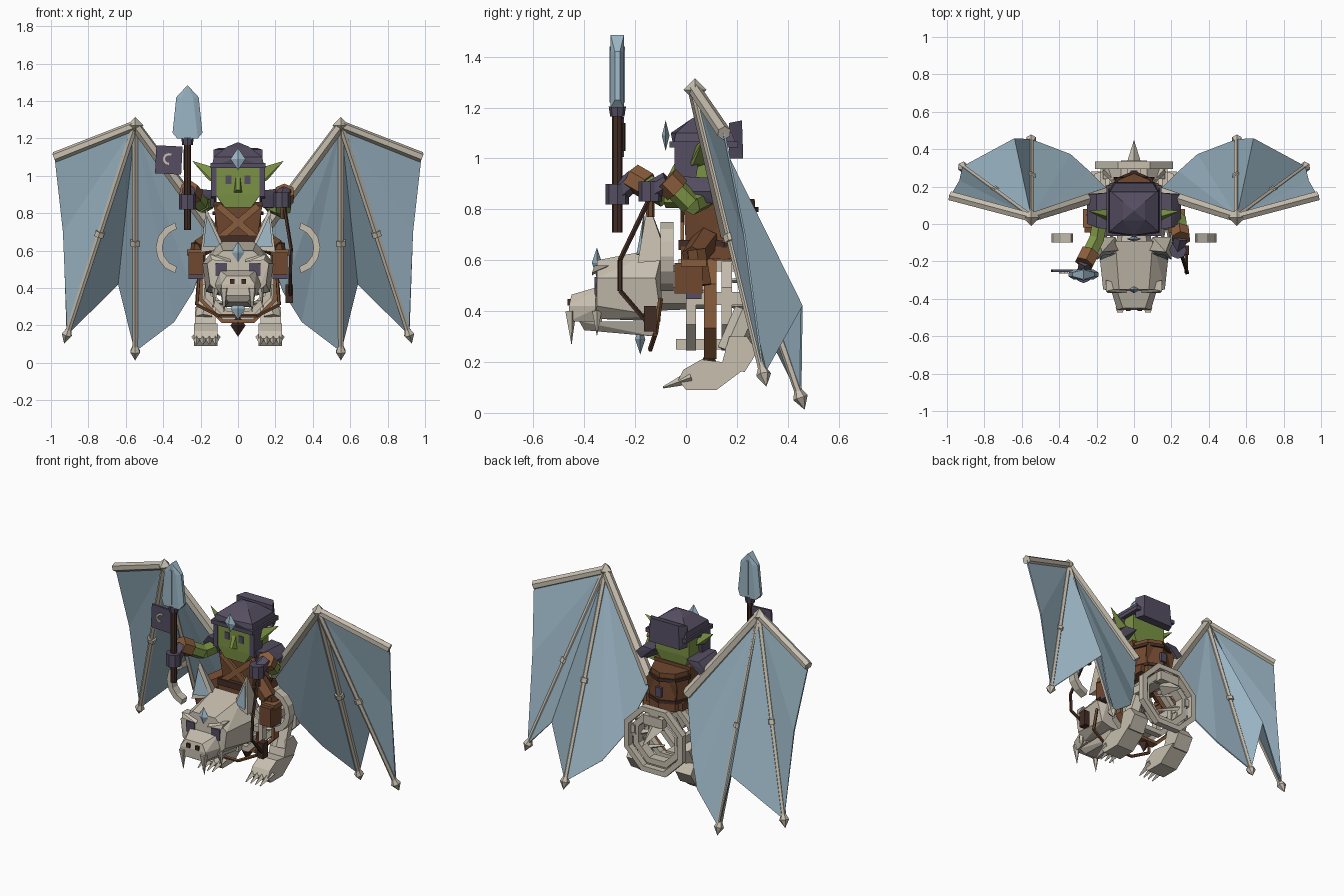
import bpy, bmesh, math
from mathutils import Vector, Matrix, Euler

old = bpy.data.objects.get("Cube")
if old:
    bpy.data.objects.remove(old, do_unlink=True)


def material(name, r, g, b):
    m = bpy.data.materials.new(name)
    m.use_nodes = True
    m.diffuse_color = (r, g, b, 1)
    m.node_tree.nodes["Principled BSDF"].inputs["Base Color"].default_value = (r, g, b, 1)
    return m


BONE = material("bone", .57, .52, .43)
BLUE = material("pale blue", .33, .47, .56)
PURPLE = material("dusky purple", .09, .075, .12)
GREEN = material("goblin green", .2, .29, .06)
LEATHER = material("leather", .16, .065, .028)
TAN = material("tan leather", .25, .11, .045)
DARK = material("dark wood", .055, .026, .018)


def finish(name, bm, mat):
    bmesh.ops.recalc_face_normals(bm, faces=bm.faces)
    me = bpy.data.meshes.new(name)
    bm.to_mesh(me)
    bm.free()
    me.materials.append(mat)
    ob = bpy.data.objects.new(name, me)
    bpy.context.collection.objects.link(ob)
    return ob


def hull(name, pts, mat):
    bm = bmesh.new()
    vs = [bm.verts.new(p) for p in pts]
    bmesh.ops.convex_hull(bm, input=vs)
    bmesh.ops.delete(bm, geom=[v for v in bm.verts if not v.link_faces], context='VERTS')
    bmesh.ops.dissolve_limit(bm, angle_limit=.02, verts=bm.verts, edges=bm.edges)
    return finish(name, bm, mat)


def sym(*pts):
    return [(s * x, y, z) for x, y, z in pts for s in (1, -1)]


def box(name, c, size, mat, rot=(0, 0, 0)):
    bm = bmesh.new()
    M = Matrix.Translation(c) @ Euler(rot).to_matrix().to_4x4() @ Matrix.Diagonal((*size, 1))
    bmesh.ops.create_cube(bm, size=1, matrix=M)
    return finish(name, bm, mat)


def rod(name, p, q, r1, r2, mat, n=6):
    p, q = Vector(p), Vector(q)
    d = q - p
    M = Matrix.Translation((p + q) / 2) @ d.to_track_quat('Z', 'Y').to_matrix().to_4x4()
    bm = bmesh.new()
    bmesh.ops.create_cone(bm, cap_ends=True, segments=n, radius1=r1, radius2=r2, depth=d.length, matrix=M)
    return finish(name, bm, mat)


def path(name, pts, r, mat):
    for p, q in zip(pts, pts[1:]):
        rod(name, p, q, r, r, mat, 5)


def gem(name, c, rx, ry, rz, mat=BLUE):
    x, y, z = c
    hull(name, [(x - rx, y, z), (x + rx, y, z), (x, y - ry, z), (x, y + ry, z), (x, y, z - rz), (x, y, z + rz)], mat)


def ring(name, c, rad, thick, depth, mat, a0=0, a1=360, n=8):
    # Faceted band in the xz plane; a partial sweep gives a curved horn
    bm = bmesh.new()
    full = a1 - a0 >= 360
    rows = []
    for i in range(n if full else n + 1):
        a = math.radians(a0 + (a1 - a0) * i / n)
        rows.append([bm.verts.new((c[0] + r * math.cos(a), c[1] + y, c[2] + r * math.sin(a)))
                     for r, y in ((rad, -depth / 2), (rad, depth / 2), (rad - thick, depth / 2), (rad - thick, -depth / 2))])
    for i in range(n):
        a, b = rows[i], rows[(i + 1) % len(rows)]
        for k in range(4):
            j = (k + 1) % 4
            bm.faces.new((a[k], a[j], b[j], b[k]))
    if not full:
        bm.faces.new(rows[0])
        bm.faces.new(rows[-1])
    return finish(name, bm, mat)


# Wings: folded membrane on bone fingers
for s in (1, -1):
    apex, tip = (s * .55, .035, 1.27), (s * .98, .15, 1.1)
    fin1, fin2, root = (s * .55, .45, .06), (s * .915, .305, .15), (s * .13, .17, .70)
    edge = [tip, (s * .935, .23, .7), fin2, (s * .64, .455, .42), fin1,
            (s * .34, .37, .22), (s * .24, .28, .38), root]
    bm = bmesh.new()
    a = bm.verts.new(apex)
    vs = [bm.verts.new(p) for p in edge]
    for p, q in zip(vs, vs[1:]):
        bm.faces.new((a, p, q))
    wing = finish("wing_membrane", bm, BLUE)
    mod = wing.modifiers.new("thickness", 'SOLIDIFY')
    mod.thickness = .008
    mod.offset = 0
    rod("wing_arm", root, apex, .035, .028, BONE)
    rod("wing_outer_bone", apex, tip, .026, .028, BONE)
    gem("wing_joint", (s * .55, .035, 1.27), .045, .045, .045, BONE)
    for f in (fin1, fin2):
        A, F = Vector(apex), Vector(f)
        d = (F - A).normalized()
        mid = A.lerp(F, .52)
        rod("wing_finger", A, F, .019, .016, BONE)
        rod("finger_knuckle", mid - d * .015, mid + d * .015, .028, .028, BONE)
        rod("finger_claw_base", F - d * .03, F, .016, .03, BONE)
        rod("finger_claw", F, F + d * .05, .03, 0, BONE)

# Hollow ribcage, spine, neck and tail
for y, r in ((.02, .19), (.16, .19), (.315, .225)):
    ring("rib_ring", (0, y, .42), r, .035, .04, BONE, 22.5, 382.5)
ring("pelvis_ring", (0, .27, .42), .18, .04, .06, BONE, 22.5, 382.5)
box("spine", (0, .15, .58), (.07, .36, .05), BONE)
box("breastbone", (0, .06, .27), (.06, .2, .04), BONE)
for s in (1, -1):
    box("side_rib", (s * .165, .16, .45), (.03, .3, .05), BONE)
    for z in (.32, .42, .52):
        rod("inner_rib", (s * .16, .29, z), (s * .04, .16, z), .02, .006, BONE, 4)
rod("neck", (0, .1, .48), (0, -.14, .5), .07, .1, BONE, 8)
rod("tail_spike", (0, .29, .50), (0, .45, .43), .05, 0, BONE, 4)
box("tail_base", (0, .315, .55), (.14, .05, .06), BONE)

# Hind legs and clawed feet
for s in (1, -1):
    rod("hind_thigh", (s * .17, .24, .40), (s * .18, .17, .24), .05, .05, BONE)
    hull("hind_shin", [(s * x, y, z) for x in (.12, .23) for y, z in
                       ((.14, .19), (.17, .3), (.24, .3), (.28, .24), (.23, .16))], BONE)
    hull("hind_paw", [(s * x, y, z) for x in (.11, .235) for y, z in
                      ((-.03, .13), (-.01, .17), (.06, .21), (.14, .2), (.24, .18), (.12, .09), (0, .09))], BONE)
    for k in range(4):
        x = .12 + .034 * k
        rod("paw_claw", (s * x, .02, .14), (s * x, -.09, .1), .027, .004, BONE, 4)

# Beast skull with snout and jaw
hull("skull", sym((.1, -.09, .65), (.19, -.12, .53), (.17, -.1, .38), (.1, -.1, .36),
                  (.08, -.35, .6), (.165, -.35, .53), (.15, -.35, .42), (.1, -.36, .37)), BONE)
hull("snout", sym((.1, -.33, .5), (.13, -.33, .42), (.1, -.33, .36),
                  (.06, -.45, .465), (.09, -.46, .42), (.08, -.46, .36)), BONE)
hull("lower_jaw", sym((.09, -.12, .36), (.07, -.12, .3), (.08, -.42, .36), (.05, -.4, .325)), BONE)
gem("brow_crystal", (0, -.35, .59), .035, .02, .06)
gem("chin_crystal", (0, -.18, .29), .04, .02, .06)
for s in (1, -1):
    box("eye", (s * .09, -.354, .5), (.06, .012, .07), PURPLE)
    hull("brow", [(s * .04, -.37, .54), (s * .15, -.36, .58), (s * .15, -.3, .58), (s * .04, -.33, .57),
                  (s * .14, -.37, .55)], BONE)
    box("nostril", (s * .032, -.46, .435), (.024, .012, .026), DARK)
    rod("tusk", (s * .075, -.455, .40), (s * .075, -.45, .265), .024, 0, BONE, 5)
    rod("back_tusk", (s * .12, -.35, .40), (s * .13, -.35, .30), .02, 0, BONE, 5)
    hull("beast_ear", [(s * .07, -.14, .61), (s * .2, -.19, .59), (s * .2, -.07, .6), (s * .1, -.07, .62),
                       (s * .17, -.15, .83)], BONE)
    hull("ear_lining", [(s * .09, -.155, .62), (s * .185, -.195, .62), (s * .168, -.165, .79),
                        (s * .18, -.18, .63)], BLUE)
    ring("curved_horn", (s * .30, -.075, .615), .14, .035, .05, BONE,
         -75 if s > 0 else 105, 75 if s > 0 else 255, 6)

# Saddle, girth and harness
box("saddle", (0, .1, .63), (.26, .24, .05), LEATHER)
hull("saddle_back", sym((.09, .2, .62), (.11, .25, .78), (.07, .25, .82), (.09, .23, .62)), LEATHER)
ring("girth_strap", (0, .095, .42), .225, .02, .05, TAN, 22.5, 382.5)
gem("girth_pendant", (0, .09, .2), .04, .03, .06, DARK)
path("bridle", [(-.21, -.1, .45), (-.22, -.12, .31), (-.1, -.14, .25), (.1, -.14, .25), (.22, -.12, .31), (.21, -.1, .45)],
     .01, LEATHER)
path("rein", [(.245, -.14, .85), (.285, -.26, .6), (.28, -.26, .48), (.28, -.14, .34)], .01, DARK)
box("rein_handle", (.275, -.14, .37), (.04, .05, .1), DARK)
rod("rein_grip", (.24, -.14, .77), (.24, -.14, .86), .016, .016, LEATHER)

# Goblin torso, pack and legs
hull("torso", sym((.1, .0, .64), (.13, -.01, .84), (.1, .14, .64), (.13, .14, .86)), LEATHER)
rod("pack_barrel", (0, .15, .6), (0, .15, .84), .13, .12, LEATHER, 8)
for z in (.65, .79):
    rod("pack_band", (0, .15, z), (0, .15, z + .02), .135, .135, DARK, 8)
box("pack_buckle", (0, .275, .72), (.04, .02, .06), PURPLE)
box("belt", (0, .06, .66), (.25, .18, .04), DARK)
for s in (1, -1):
    box("chest_strap", (0, -.015, .75), (.28, .014, .035), TAN, (0, s * .7, 0))
    rod("thigh", (s * .09, .08, .68), (s * .21, .03, .61), .055, .05, LEATHER)
    rod("shin", (s * .21, .04, .64), (s * .22, .06, .5), .04, .045, LEATHER)
    box("boot", (s * .225, .01, .53), (.08, .11, .12), LEATHER)
    box("boot_cuff", (s * .225, .03, .59), (.095, .1, .03), TAN)
    box("stirrup", (s * .225, .03, .46), (.08, .06, .025), PURPLE)
    hull("shoulder_pad", [(s * x, y, z) for x, y, z in
                          ((.12, -.03, .92), (.12, .17, .92), (.25, 0, .87), (.25, .16, .87),
                           (.2, -.02, .93), (.2, .16, .92), (.13, .0, .83), (.23, .16, .82), (.23, .01, .83))], PURPLE)

# Arms
for s, elbow, wrist, hand in ((-1, (-.2, -.08, .85), (-.26, -.2, .92), (-.27, -.27, .86)),
                              (1, (.24, .02, .82), (.25, -.07, .91), (.235, -.14, .87))):
    rod("upper_arm", (s * .17, .08, .85), elbow, .045, .045, GREEN)
    rod("forearm", elbow, wrist, .045, .045, GREEN)
    A, B = Vector(elbow), Vector(wrist)
    rod("bracer", A.lerp(B, .6), A.lerp(B, 1.1), .055, .055, TAN)
    rod("gauntlet", Vector(hand) - Vector((0, 0, .04)), Vector(hand) + Vector((0, 0, .04)), .046, .046, PURPLE, 8)
    rod("gauntlet_cuff", B, hand, .04, .04, PURPLE)

# Goblin head and helmet
hull("goblin_head", sym((.07, -.035, .83), (.12, -.04, .9), (.12, -.04, 1.07), (.08, .13, .84),
                        (.12, .14, .92), (.12, .14, 1.07)), GREEN)
hull("goblin_nose", sym((.012, -.04, .99), (.022, -.04, .91), (.01, -.075, .925)), GREEN)
hull("helmet", sym((.14, -.05, 1.05), (.14, .2, 1.05), (.13, -.04, 1.1), (.13, .18, 1.1),
                   (.06, .02, 1.155), (.06, .12, 1.155)) + [(0, -.06, 1.1), (0, .07, 1.18)], PURPLE)
box("helmet_rim", (0, .07, 1.055), (.295, .27, .025), PURPLE)
hull("neck_guard", sym((.13, .17, 1.14), (.1, .22, 1.15), (.13, .17, 1.0), (.11, .225, 1.0)), PURPLE)
gem("helmet_crystal", (0, -.08, 1.09), .04, .015, .06)
for s in (1, -1):
    box("goblin_eye", (s * .05, -.04, .98), (.032, .009, .045), PURPLE)
    hull("cheek_guard", [(s * x, y, z) for x in (.115, .145) for y, z in
                         ((-.045, 1.06), (.06, 1.06), (-.045, .89), (.03, .86))], PURPLE)
    hull("goblin_ear", [(s * .11, .0, .95), (s * .11, .03, 1.04), (s * .13, .08, .98), (s * .16, .03, .98),
                        (s * .245, .07, 1.08)], GREEN)

# Spear with banner
sx, sy = -.27, -.27
rod("spear_shaft", (sx, sy, .71), (sx, sy, 1.19), .02, .02, DARK, 8)
rod("spear_collar", (sx, sy, 1.165), (sx, sy, 1.205), .028, .034, PURPLE, 8)
hull("spear_blade", [(sx + x * t, sy + y, z) for t in (1, -1) for x, y, z in
                     ((.055, -.026, 1.2), (.055, .026, 1.2), (.08, -.01, 1.23), (.08, .01, 1.23),
                      (.06, -.01, 1.42), (.06, .01, 1.42), (.03, -.026, 1.42), (.03, .026, 1.42),
                      (0, -.026, 1.485), (0, .026, 1.485))], BLUE)
box("spear_ridge", (sx, sy, 1.33), (.012, .062, .22), BLUE)
box("banner", (-.37, -.25, 1.085), (.14, .012, .15), PURPLE, (0, .05, 0))
rod("banner_rod", (-.28, -.25, 1.03), (-.28, -.25, 1.14), .012, .012, DARK)
ring("banner_moon", (-.37, -.26, 1.09), .032, .012, .008, BONE, 60, 270, 6)
